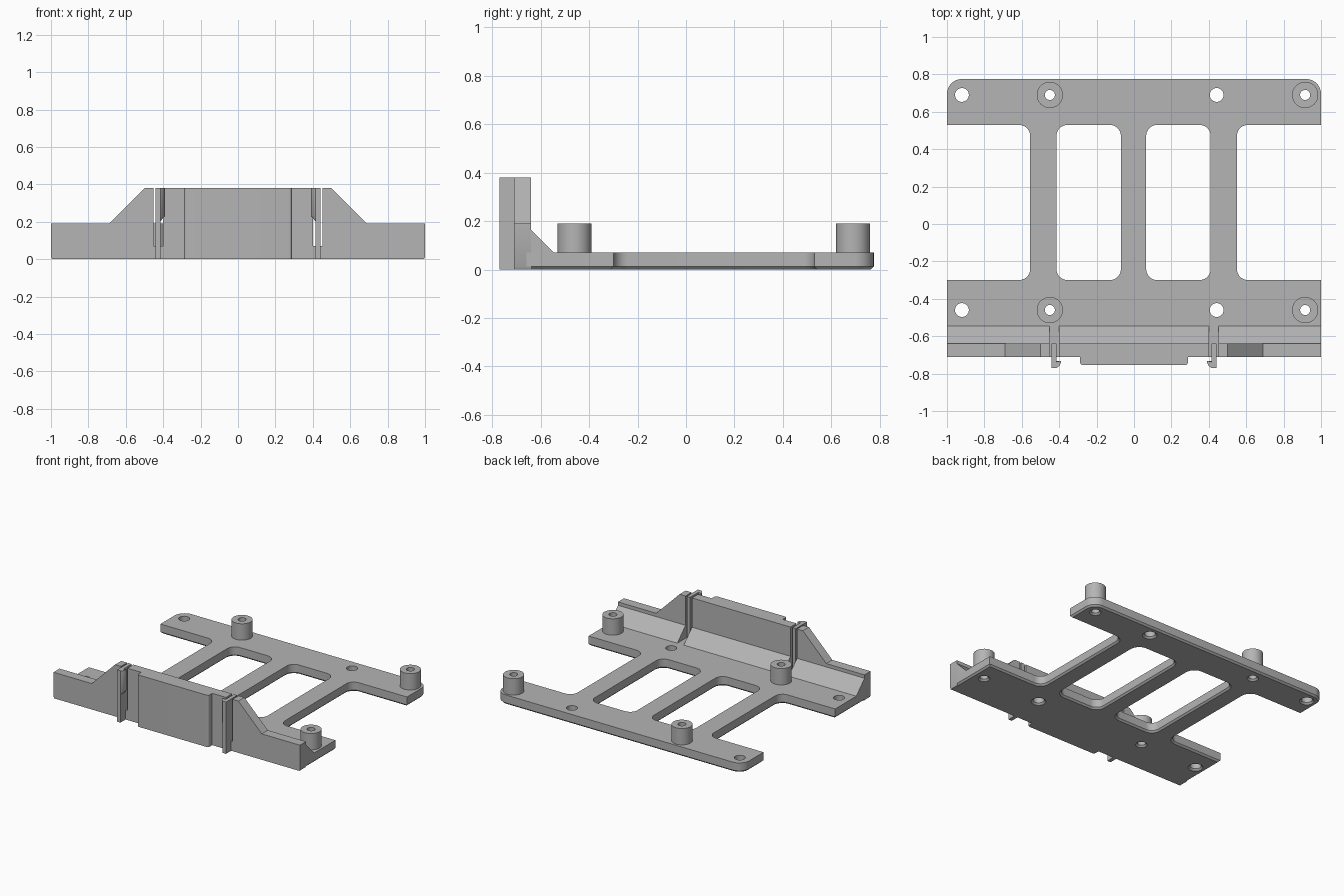
import bpy
import bmesh
from math import cos, sin, pi, radians

cube = bpy.data.objects.get("Cube")
if cube:
    bpy.data.objects.remove(cube, do_unlink=True)

GREY = (0.46, 0.46, 0.46, 1)
grey = bpy.data.materials.new("matte grey")
grey.use_nodes = True
grey.diffuse_color = GREY
grey.node_tree.nodes["Principled BSDF"].inputs["Base Color"].default_value = GREY

BASE = 0.07      # plate thickness
LOW = 0.19       # low wall and standoff height
HIGH = 0.38      # raised wall height
CH = 0.012       # underside chamfer
FRONT, INNER = -0.71, -0.64


def add_loft(bm, rings):
    """Skin equal-length rings of points and cap both ends."""
    rows = [[bm.verts.new(p) for p in ring] for ring in rings]
    n = len(rows[0])
    for a, b in zip(rows, rows[1:]):
        for i in range(n):
            j = (i + 1) % n
            bm.faces.new((a[i], a[j], b[j], b[i]))
    bm.faces.new(rows[0][::-1])
    bm.faces.new(rows[-1])


def finish(name, bm):
    bmesh.ops.recalc_face_normals(bm, faces=bm.faces)
    mesh = bpy.data.meshes.new(name)
    bm.to_mesh(mesh)
    bm.free()
    mesh.materials.append(grey)
    ob = bpy.data.objects.new(name, mesh)
    bpy.context.collection.objects.link(ob)
    return ob


def loft(name, rings):
    bm = bmesh.new()
    add_loft(bm, rings)
    return finish(name, bm)


def rounded(x0, x1, y0, y1, radii, grow=0.0, steps=10):
    """Rectangle outline; radii run front-right, back-right, back-left, front-left."""
    pts = []
    corners = ((x1, y0, -1, 1), (x1, y1, -1, -1), (x0, y1, 1, -1), (x0, y0, 1, 1))
    for k, ((x, y, sx, sy), r) in enumerate(zip(corners, radii)):
        for s in range(steps + 1):
            a = (k - 1 + s / steps) * pi / 2
            rr = max(r + grow, 0.0005)
            off = r - rr + grow
            cx, cy = x + sx * (r - off), y + sy * (r - off)
            pts.append((cx + rr * cos(a), cy + rr * sin(a)))
    return pts


def circle(x, y, r, n=40):
    return [(x + r * cos(2 * pi * i / n), y + r * sin(2 * pi * i / n)) for i in range(n)]


def at_z(outline, z):
    return [(x, y, z) for x, y in outline]


def cut(ob, cutter):
    mod = ob.modifiers.new("cut", "BOOLEAN")
    mod.operation = "DIFFERENCE"
    mod.solver = "EXACT"
    mod.object = cutter
    bpy.context.view_layer.objects.active = ob
    bpy.ops.object.modifier_apply(modifier=mod.name)


parts = []

# Base plate with rounded back corners and chamfered underside
box = (-1, 1, INNER - 0.02, 0.775)
back_round = (0.001, 0.08, 0.08, 0.001)
plate = loft("base_plate", [at_z(rounded(*box, back_round, g), z)
                            for z, g in ((0, -CH), (CH, 0), (BASE, 0))])
parts.append(plate)

# Windows, side notches and screw holes flare out at the underside
openings = bmesh.new()
flare = ((-0.01, CH + 0.01), (CH, 0), (0.3, 0))
for x0, x1 in ((-1.3, -0.555), (-0.415, -0.07), (0.065, 0.41), (0.55, 1.3)):
    add_loft(openings, [at_z(rounded(x0, x1, -0.3, 0.53, [0.06] * 4, g), z) for z, g in flare])
ROWS = (-0.46, 0.69)
for y in ROWS:
    for x, r in ((-0.92, 0.037), (-0.45, 0.027), (0.442, 0.037), (0.915, 0.027)):
        add_loft(openings, [at_z(circle(x, y, r + g), z) for z, g in flare])
openings = finish("openings_cutter", openings)
openings.hide_render = True
cut(plate, openings)

# Hollow standoffs
for y, row in zip(ROWS, ("front", "back")):
    for x, side in ((-0.45, "right"), (0.915, "left")):
        post = loft(f"standoff_{row}_{side}", [at_z(circle(x, y, 0.07), z) for z in (BASE, LOW)])
        cut(post, openings)
        parts.append(post)

# Front wall, raised in the middle with sloping shoulders
half = [(1 - CH / 2, 0), (1, CH), (1, LOW), (0.69, LOW), (0.5, HIGH)]
outline = half + [(-x, z) for x, z in reversed(half)]
wall = loft("front_wall", [[(x, y, z) for x, z in outline] for y in (FRONT, INNER)])

# Sloped fillet where the wall meets the plate
wedge = [(INNER, BASE), (-0.545, BASE), (INNER, 0.165)]
fillet = loft("wall_fillet", [[(x, y, z) for y, z in wedge] for x in (-1, 1)])

# Slots around the clips
slots = bmesh.new()
for s in (-1, 1):
    x0, x1 = sorted((s * 0.4, s * 0.452))
    add_loft(slots, [at_z(rounded(x0, x1, -0.8, -0.54, [0.001] * 4, steps=1), z)
                     for z in (BASE, 0.5)])
slots = finish("slots_cutter", slots)
for ob in (wall, fillet):
    cut(ob, slots)
    parts.append(ob)

# Spring clips with hooks facing the middle
ARM_IN, ARM_OUT, TIP = 0.415, 0.442, -0.77
for s, side in ((-1, "right"), (1, "left")):
    arm = [(s * ARM_OUT, TIP), (s * ARM_IN, TIP), (s * ARM_IN, INNER), (s * ARM_OUT, INNER)]
    parts.append(loft(f"clip_arm_{side}", [at_z(arm, z) for z in (0, HIGH)]))

    def hook(reach):
        return [(s * ARM_IN, TIP), (s * (ARM_IN - reach * 0.6), TIP + 0.01),
                (s * (ARM_IN - reach), -0.742), (s * (ARM_IN - reach), -0.732),
                (s * ARM_IN, -0.737)]
    parts.append(loft(f"clip_hook_{side}", [at_z(hook(r), z) for z, r in
                                            ((0.205, 0.002), (0.23, 0.024), (HIGH, 0.024))]))

# Raised pad on the front of the wall
pad = rounded(-0.288, 0.288, -0.755, FRONT, (0.015, 0.001, 0.001, 0.015))
parts.append(loft("front_pad", [at_z(pad, z) for z in (0, HIGH)]))

for helper in (openings, slots):
    bpy.data.objects.remove(helper, do_unlink=True)

# Smooth the round parts and keep the edges crisp
bpy.ops.object.select_all(action="DESELECT")
for ob in parts:
    ob.select_set(True)
bpy.context.view_layer.objects.active = plate
bpy.ops.object.shade_smooth_by_angle(angle=radians(30))
